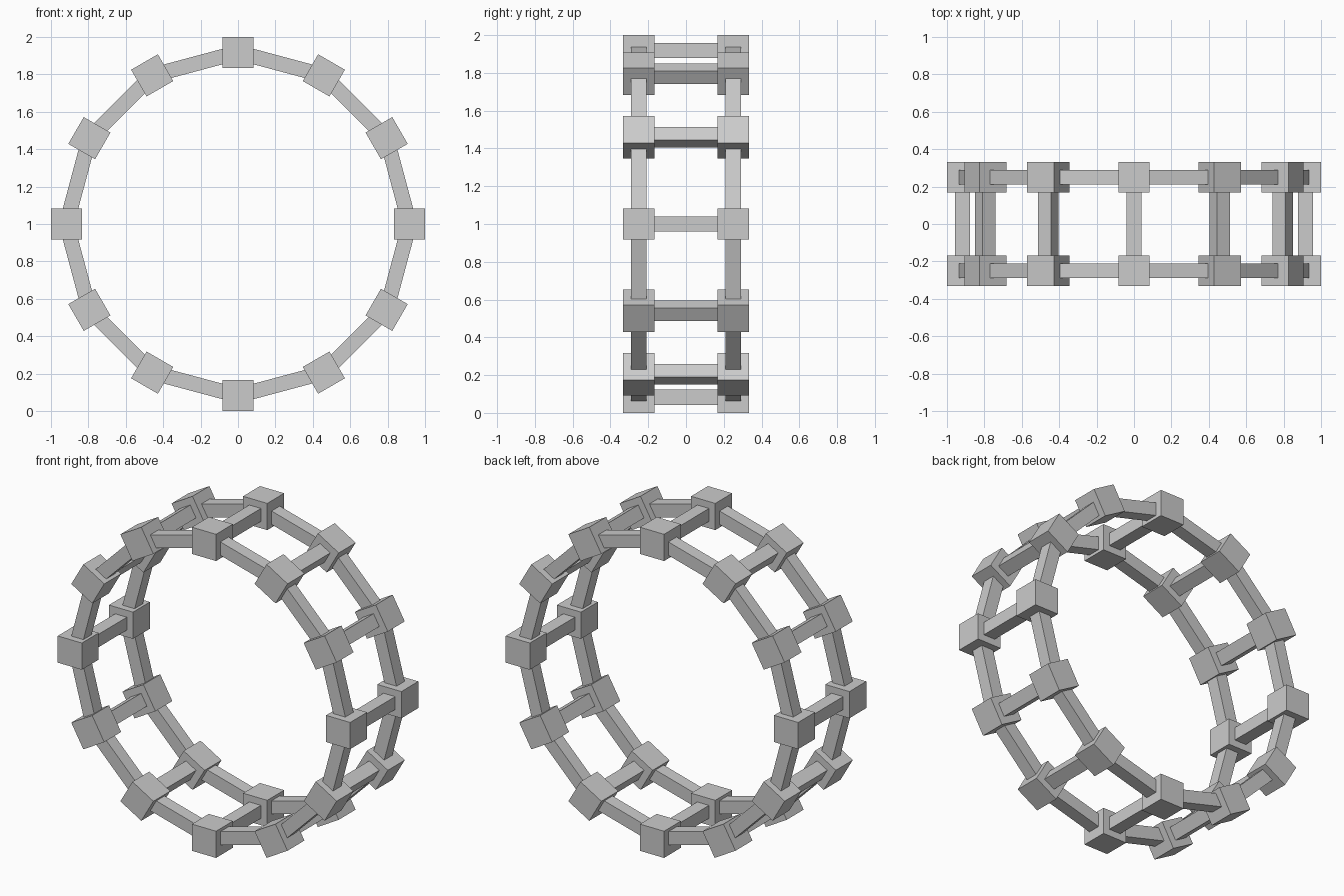
import bpy
from math import sin, cos, pi
from mathutils import Vector

if "Cube" in bpy.data.objects:
    bpy.data.objects.remove(bpy.data.objects["Cube"], do_unlink=True)

COUNT = 12
NODE = 0.165             # block size
BAR = 0.08               # bar thickness
RADIUS = 1 - NODE / 2    # ring radius through block centres
RING_Y = 0.25            # distance of each ring from the middle

grey = bpy.data.materials.new("light grey")
grey.use_nodes = True
grey.diffuse_color = (0.6, 0.6, 0.6, 1)
grey.node_tree.nodes["Principled BSDF"].inputs["Base Color"].default_value = (0.6, 0.6, 0.6, 1)


def box(name, centre, size, angle):
    """Flat-sided box turned about the y axis."""
    bpy.ops.mesh.primitive_cube_add(size=1, location=centre, rotation=(0, angle, 0))
    obj = bpy.context.object
    obj.name = name
    obj.scale = size
    obj.data.materials.append(grey)


def ring_point(angle, y):
    return Vector((RADIUS * sin(angle), y, 1 + RADIUS * cos(angle)))


step = 2 * pi / COUNT
for i in range(COUNT):
    a = i * step
    # Rung joining the two rings
    box("cross_bar", ring_point(a, 0), (BAR, 2 * RING_Y, BAR), a)
    for side, y in (("front", -RING_Y), ("back", RING_Y)):
        # Corner block and the straight bar to the next block
        start, end = ring_point(a, y), ring_point(a + step, y)
        box(side + "_block", start, (NODE, NODE, NODE), a)
        box(side + "_ring_bar", (start + end) / 2,
            ((end - start).length, BAR, BAR), a + step / 2)
